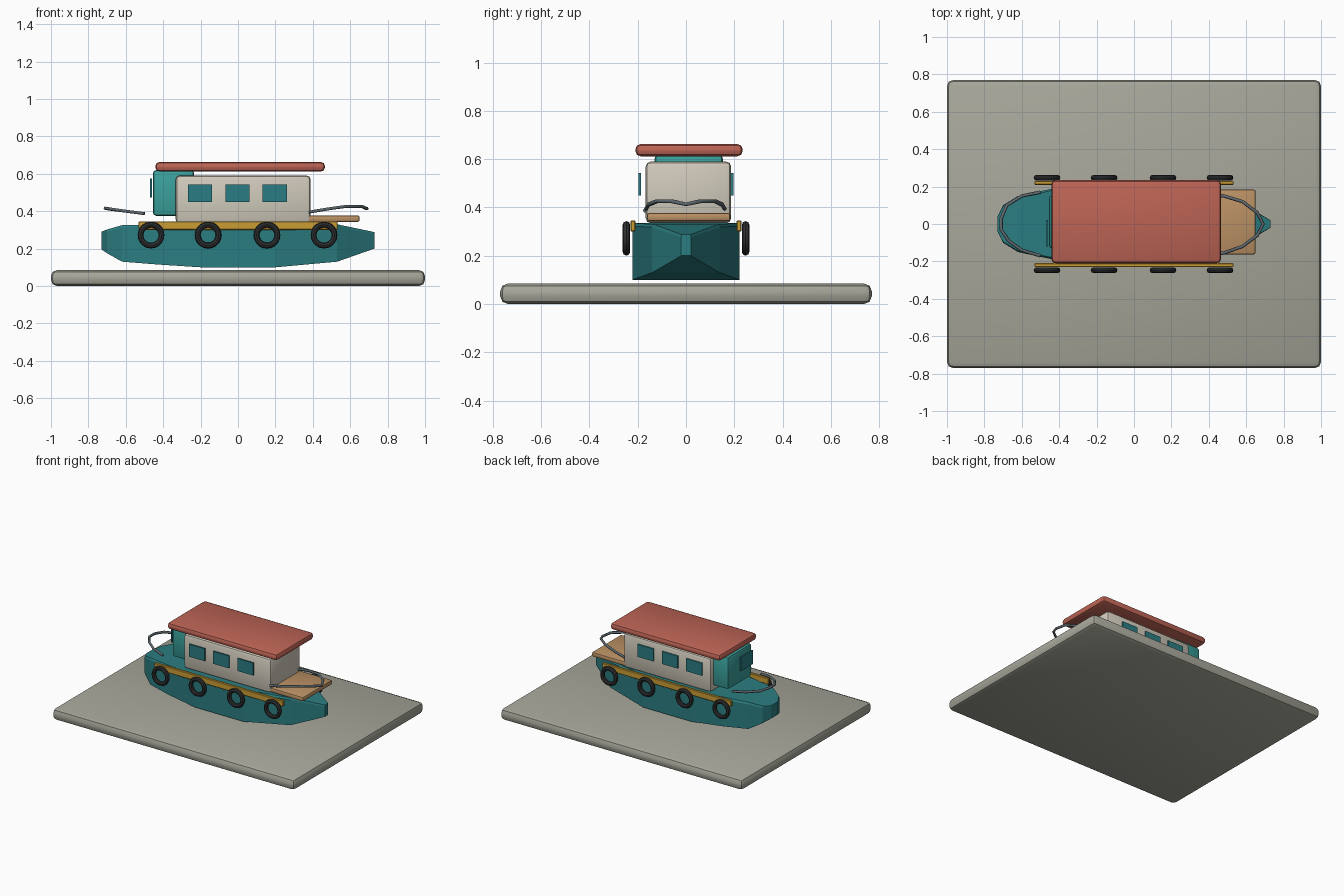
import bpy, bmesh, math
from mathutils import Vector

if "Cube" in bpy.data.objects:
    bpy.data.objects.remove(bpy.data.objects["Cube"])


def material(name, r, g, b):
    lin = [((c / 255 + 0.055) / 1.055) ** 2.4 for c in (r, g, b)]
    m = bpy.data.materials.new(name)
    m.diffuse_color = (*lin, 1)
    m.use_nodes = True
    m.node_tree.nodes["Principled BSDF"].inputs["Base Color"].default_value = m.diffuse_color
    return m


STONE = material("stone grey", 167, 167, 155)
HULL = material("deep teal", 43, 125, 129)
CABIN = material("light teal", 58, 160, 155)
CREAM = material("cream", 209, 203, 188)
ROOF = material("brick red", 189, 100, 85)
WOOD = material("deck wood", 188, 146, 101)
YELLOW = material("mustard", 203, 157, 53)
RUBBER = material("rubber black", 46, 47, 49)
METAL = material("rail grey", 95, 106, 111)
GLASS = material("window teal", 42, 125, 132)


def finish(name, bm, mat, smooth=False):
    bmesh.ops.recalc_face_normals(bm, faces=bm.faces)
    me = bpy.data.meshes.new(name)
    bm.to_mesh(me)
    bm.free()
    me.materials.append(mat)
    ob = bpy.data.objects.new(name, me)
    bpy.context.collection.objects.link(ob)
    if smooth:
        bpy.ops.object.select_all(action='DESELECT')
        ob.select_set(True)
        bpy.context.view_layer.objects.active = ob
        bpy.ops.object.shade_smooth_by_angle(angle=math.radians(35))
    return ob


def box(name, lo, hi, mat, bevel=0.0, segments=2):
    """Box between two corners, with optionally rounded edges."""
    bm = bmesh.new()
    bmesh.ops.create_cube(bm, size=1)
    lo, hi = Vector(lo), Vector(hi)
    for v in bm.verts:
        v.co = (lo + hi) / 2 + v.co * (hi - lo)
    if bevel:
        bmesh.ops.bevel(bm, geom=bm.edges[:], offset=bevel, segments=segments,
                        profile=0.5, affect='EDGES', clamp_overlap=True)
    return finish(name, bm, mat, bevel > 0)


def tire(name, centre, major, minor, nu=20, nv=8):
    """Ring whose axis runs along y."""
    bm = bmesh.new()
    rings = []
    for i in range(nu):
        a = 2 * math.pi * i / nu
        ring = []
        for j in range(nv):
            b = 2 * math.pi * j / nv
            r = major + minor * math.cos(b)
            ring.append(bm.verts.new((centre[0] + r * math.cos(a),
                                      centre[1] + minor * math.sin(b),
                                      centre[2] + r * math.sin(a))))
        rings.append(ring)
    for i in range(nu):
        p, q = rings[i], rings[(i + 1) % nu]
        for j in range(nv):
            k = (j + 1) % nv
            bm.faces.new((p[j], q[j], q[k], p[k]))
    return finish(name, bm, mat=RUBBER, smooth=True)


def tube(name, points, radius):
    """Bent handrail through the given points."""
    cu = bpy.data.curves.new(name, 'CURVE')
    cu.dimensions = '3D'
    cu.bevel_depth = radius
    cu.bevel_resolution = 1
    cu.use_fill_caps = True
    sp = cu.splines.new('POLY')
    sp.points.add(len(points) - 1)
    for p, co in zip(sp.points, points):
        p.co = (*co, 1)
    cu.materials.append(METAL)
    ob = bpy.data.objects.new(name, cu)
    bpy.context.collection.objects.link(ob)


# Ground slab
box("ground_slab", (-1, -0.77, 0), (1, 0.77, 0.085), STONE, 0.032)

# Hull: box sections lofted along x (x, half width, bottom, top)
stations = [(-0.73, 0.04, 0.195, 0.29), (-0.70, 0.10, 0.175, 0.302),
            (-0.62, 0.15, 0.13, 0.325), (-0.43, 0.19, 0.115, 0.33),
            (-0.2, 0.222, 0.10, 0.335), (0.2, 0.222, 0.10, 0.335),
            (0.53, 0.14, 0.13, 0.33), (0.73, 0.02, 0.20, 0.288)]
bm = bmesh.new()
loops = [[bm.verts.new(c) for c in ((x, -w, b), (x, w, b), (x, w, t - 0.012),
                                    (x, w * 0.95, t), (x, -w * 0.95, t), (x, -w, t - 0.012))]
         for x, w, b, t in stations]
for p, q in zip(loops, loops[1:]):
    for j in range(6):
        k = (j + 1) % 6
        bm.faces.new((p[j], p[k], q[k], q[j]))
bm.faces.new(loops[0])
bm.faces.new(loops[-1])
finish("hull", bm, HULL)

# Rubbing strips, tires and cabin windows on both sides
for side, s in (("front", -1), ("back", 1)):
    y0, y1 = sorted((s * 0.209, s * 0.23))
    box(side + "_rubbing_strip", (-0.532, y0, 0.30), (0.532, y1, 0.346), YELLOW, 0.004, 1)
    for i, x in enumerate((-0.465, -0.16, 0.155, 0.46)):
        tire(f"{side}_tire_{i + 1}", (x, s * 0.247, 0.272), 0.056, 0.0155)
    y0, y1 = sorted((s * 0.187, s * 0.1965))
    for i, x in enumerate((-0.203, -0.003, 0.197)):
        box(f"{side}_window_{i + 1}", (x - 0.065, y0, 0.45), (x + 0.065, y1, 0.543), GLASS)

# Cabin, wheelhouse, stern deck and roof
box("cabin", (-0.333, -0.167, 0.335), (0.388, 0.187, 0.59), CREAM, 0.02)
box("wheelhouse", (-0.455, -0.13, 0.375), (-0.235, 0.153, 0.62), CABIN, 0.018)
box("wheelhouse_window", (-0.470, -0.12, 0.472), (-0.4605, 0.022, 0.575), GLASS)
box("stern_deck", (0.35, -0.162, 0.343), (0.65, 0.184, 0.377), WOOD, 0.01)
box("roof", (-0.442, -0.21, 0.612), (0.465, 0.235, 0.663), ROOF, 0.022)

# Handrails at both ends
tube("bow_rail", [(-0.50, 0.17, 0.387), (-0.60, 0.15, 0.40), (-0.68, 0.10, 0.41),
                  (-0.71, 0.03, 0.416), (-0.71, -0.03, 0.416), (-0.67, -0.09, 0.41),
                  (-0.60, -0.14, 0.40), (-0.50, -0.17, 0.387)], 0.009)
tube("stern_rail", [(0.38, 0.16, 0.395), (0.48, 0.15, 0.412), (0.58, 0.12, 0.426),
                    (0.66, 0.06, 0.426), (0.69, 0.0, 0.413), (0.66, -0.06, 0.426),
                    (0.58, -0.12, 0.426), (0.48, -0.155, 0.412), (0.38, -0.165, 0.395)], 0.009)
